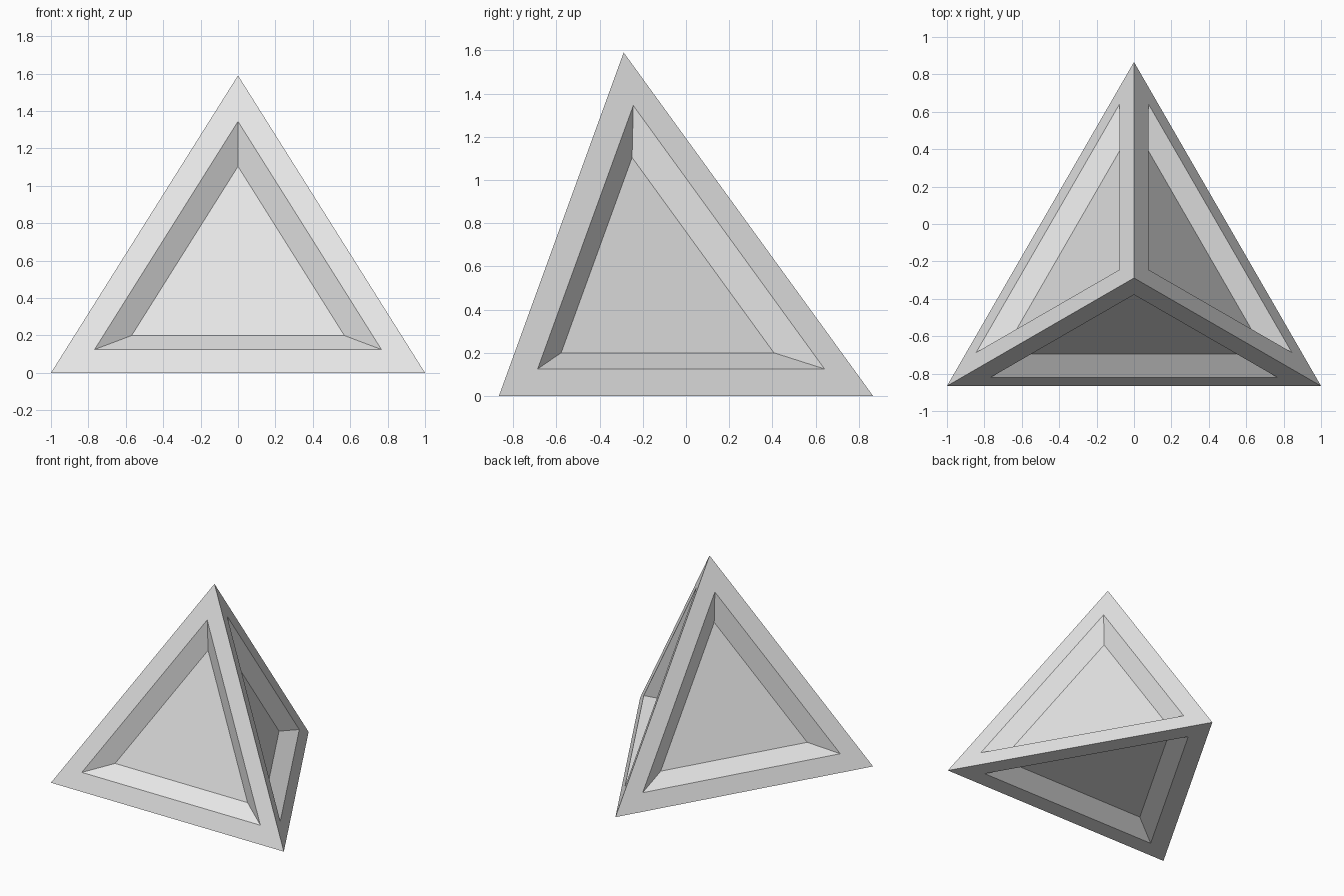
import bpy, bmesh, math

if "Cube" in bpy.data.objects:
    bpy.data.objects.remove(bpy.data.objects["Cube"])

HEIGHT = 1.59
R = 2 / math.sqrt(3)          # circumradius of the base triangle (side 2)
CY = -math.sqrt(3) / 6        # base centroid, so that y is centred on 0

mat = bpy.data.materials.new("light_grey")
mat.diffuse_color = (0.8, 0.8, 0.8, 1)
mat.use_nodes = True
mat.node_tree.nodes["Principled BSDF"].inputs["Base Color"].default_value = mat.diffuse_color

# Tetrahedron: triangular base plus apex above the centroid
bm = bmesh.new()
base = []
for i in range(3):
    a = math.radians(90 + 120 * i)
    base.append(bm.verts.new((R * math.cos(a), CY + R * math.sin(a), 0)))
apex = bm.verts.new((0, CY, HEIGHT))
bm.faces.new(base[::-1])
for i in range(3):
    bm.faces.new((base[i], base[(i + 1) % 3], apex))
bm.normal_update()

# Every side: flat rim, then a sloped recess down to the panel
panels = list(bm.faces)
bmesh.ops.inset_individual(bm, faces=panels, thickness=0.133, depth=0,
                           use_even_offset=True)
bm.normal_update()
bmesh.ops.inset_individual(bm, faces=panels, thickness=0.113, depth=-0.0925,
                           use_even_offset=True)
bm.normal_update()

mesh = bpy.data.meshes.new("recessed_tetrahedron")
bm.to_mesh(mesh)
bm.free()
mesh.materials.append(mat)
obj = bpy.data.objects.new("recessed_tetrahedron", mesh)
bpy.context.collection.objects.link(obj)
